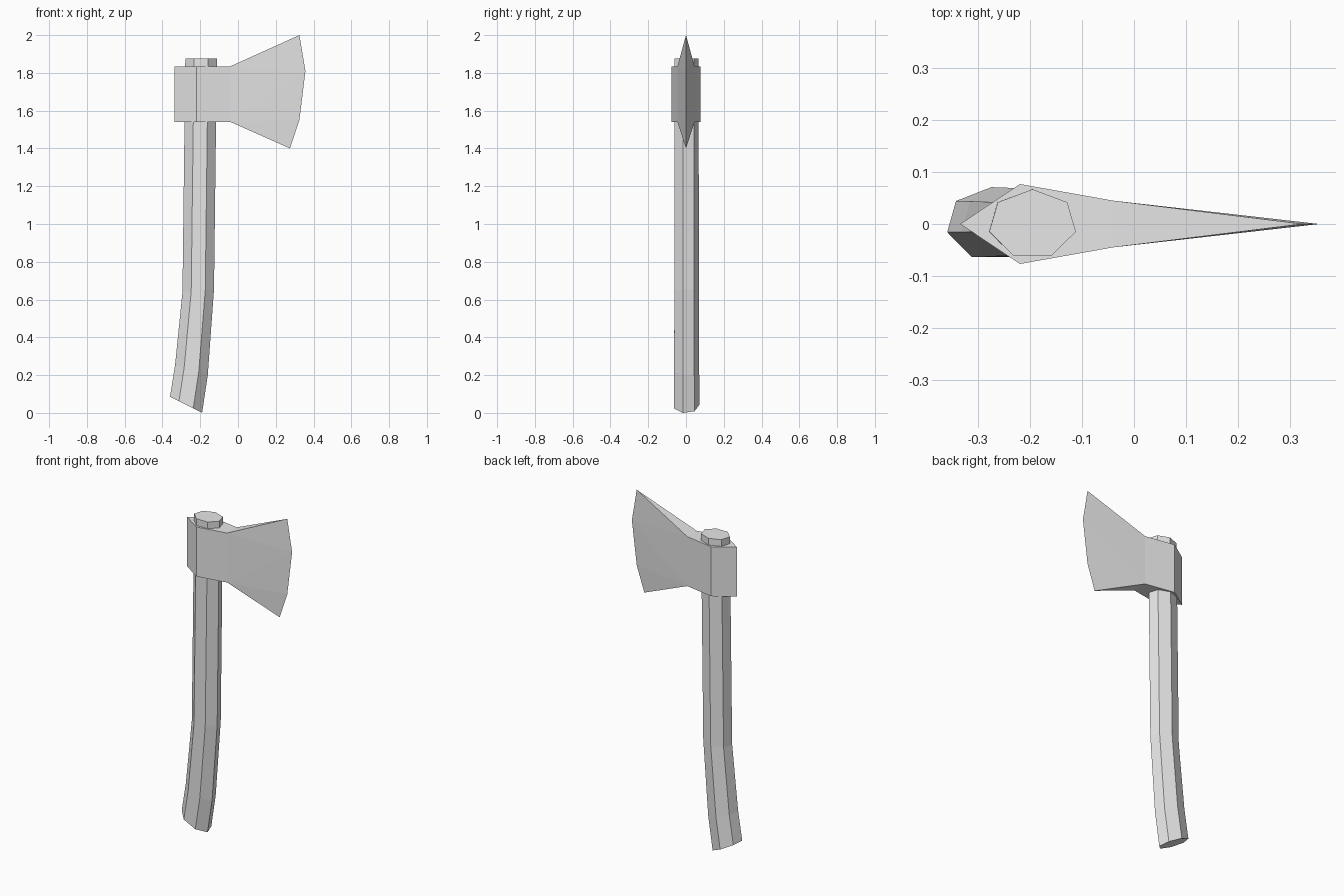
import bpy
import bmesh
import math
from mathutils import Vector

if "Cube" in bpy.data.objects:
    bpy.data.objects.remove(bpy.data.objects["Cube"])

grey = bpy.data.materials.new("light_grey")
grey.diffuse_color = (0.8, 0.8, 0.8, 1)
grey.use_nodes = True
grey.node_tree.nodes["Principled BSDF"].inputs["Base Color"].default_value = grey.diffuse_color


def finish(bm, name):
    bmesh.ops.recalc_face_normals(bm, faces=bm.faces)
    mesh = bpy.data.meshes.new(name)
    bm.to_mesh(mesh)
    bm.free()
    mesh.materials.append(grey)
    obj = bpy.data.objects.new(name, mesh)
    bpy.context.collection.objects.link(obj)
    return obj


# Handle: seven-sided rings swept down a curve, (left x, left z, right x, right z, half depth)
SIDES = 7
sections = [
    (-0.279, 1.875, -0.112, 1.875, 0.067),
    (-0.294, 0.64, -0.127, 0.655, 0.068),
    (-0.333, 0.255, -0.16, 0.20, 0.070),
    (-0.36, 0.085, -0.19, 0.0, 0.071),
]
bm = bmesh.new()
rings = []
for lx, lz, rx, rz, depth in sections:
    left, right = Vector((lx, 0, lz)), Vector((rx, 0, rz))
    mid = (left + right) / 2
    axis = (right - left) / 2 / math.sin(4 * math.pi / 7 )
    ring = []
    for i in range(SIDES):
        a = 2 * math.pi * i / SIDES
        ring.append(bm.verts.new(mid + axis * math.sin(a) + Vector((0, depth * math.cos(a), 0))))
    rings.append(ring)
for upper, lower in zip(rings, rings[1:]):
    for i in range(SIDES):
        j = (i + 1) % SIDES
        bm.faces.new((upper[i], upper[j], lower[j], lower[i]))
bm.faces.new(rings[0])
bm.faces.new(rings[-1])
finish(bm, "handle")

# Axe head: wedge-shaped socket flaring into a thin curved cutting edge
TOP, BOTTOM = 1.835, 1.54
bm = bmesh.new()
pole = [bm.verts.new((-0.335, 0, z)) for z in (TOP, BOTTOM)]
edge = [bm.verts.new((x, 0, z)) for x, z in
        ((0.325, 2.0), (0.357, 1.81), (0.325, 1.55), (0.275, 1.40))]
cheeks, necks = [], []
for side in (-1, 1):
    cheek = [bm.verts.new((-0.22, side * 0.077, z)) for z in (TOP, BOTTOM)]
    neck = [bm.verts.new((-0.04, side * 0.045, z)) for z in (TOP, BOTTOM)]
    bm.faces.new((pole[0], pole[1], cheek[1], cheek[0]))
    bm.faces.new((cheek[0], cheek[1], neck[1], neck[0]))
    # blade side fans out to the cutting edge
    bm.faces.new((neck[0], edge[1], edge[0]))
    bm.faces.new((neck[0], neck[1], edge[1]))
    bm.faces.new((neck[1], edge[2], edge[1]))
    bm.faces.new((neck[1], edge[3], edge[2]))
    cheeks.append(cheek)
    necks.append(neck)
for k, corner in ((0, edge[0]), (1, edge[3])):
    bm.faces.new((pole[k], cheeks[0][k], necks[0][k], necks[1][k], cheeks[1][k]))
    bm.faces.new((necks[0][k], corner, necks[1][k]))
finish(bm, "axe_head")
